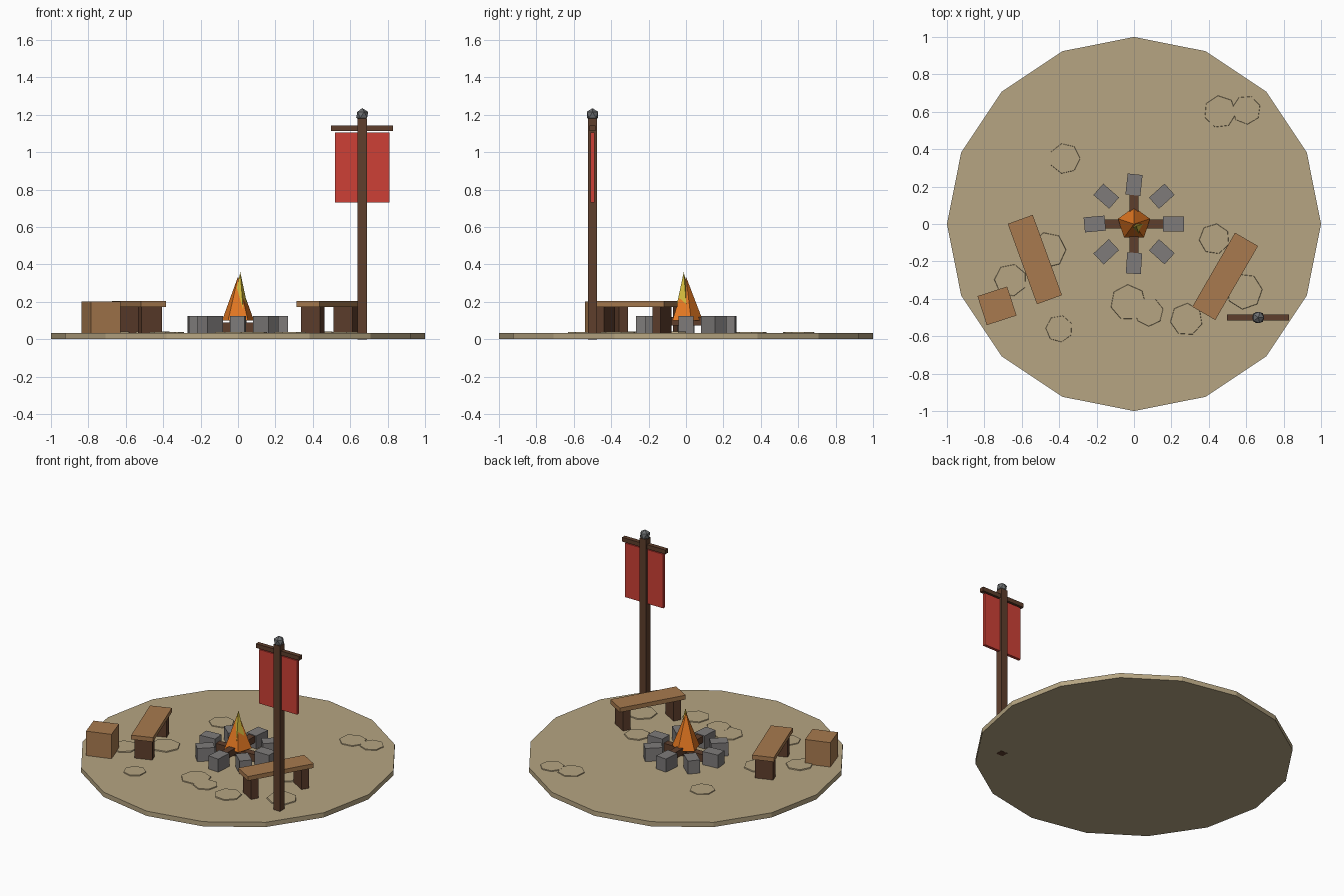
import bpy, bmesh, math
from mathutils import Matrix, Vector

if "Cube" in bpy.data.objects:
    bpy.data.objects.remove(bpy.data.objects["Cube"])


def material(name, rgb):
    m = bpy.data.materials.new(name)
    lin = [((c / 255 + 0.055) / 1.055) ** 2.4 for c in rgb]
    m.diffuse_color = (*lin, 1)
    m.use_nodes = True
    m.node_tree.nodes["Principled BSDF"].inputs["Base Color"].default_value = m.diffuse_color
    return m


SAND = material("sand", (182, 165, 130))
STONE = material("grey stone", (126, 123, 122))
IRON = material("dark iron", (108, 110, 112))
DARK = material("dark wood", (94, 62, 44))
WOOD = material("light wood", (168, 122, 78))
RED = material("red cloth", (205, 64, 54))
ORANGE = material("orange flame", (228, 120, 34))
YELLOW = material("yellow flame", (215, 190, 62))


def finish(name, bm, mat, loc=(0, 0, 0), turn=0):
    me = bpy.data.meshes.new(name)
    bm.to_mesh(me)
    bm.free()
    me.materials.append(mat)
    ob = bpy.data.objects.new(name, me)
    ob.location = loc
    ob.rotation_euler.z = math.radians(turn)
    bpy.context.collection.objects.link(ob)
    return ob


def box(name, mat, x, y, z0, z1, sx, sy, turn=0):
    bm = bmesh.new()
    bmesh.ops.create_cube(bm, size=1, matrix=Matrix.Diagonal((sx, sy, z1 - z0, 1)))
    return finish(name, bm, mat, (x, y, (z0 + z1) / 2), turn)


def cone(name, mat, x, y, z0, z1, r1, r2, sides, turn=0):
    # first corner points along +x before turning
    bm = bmesh.new()
    bmesh.ops.create_cone(bm, cap_ends=True, segments=sides, radius1=r1, radius2=r2, depth=z1 - z0)
    first = max(bm.verts, key=lambda v: (v.co.xy.length, v.co.x))
    a = math.atan2(first.co.y, first.co.x)
    bmesh.ops.rotate(bm, verts=bm.verts, matrix=Matrix.Rotation(-a, 3, 'Z'))
    return finish(name, bm, mat, (x, y, (z0 + z1) / 2), turn)


G = 0.034  # ground level

# Ground disc and low raised patches
cone("ground", SAND, 0, 0, 0.001, G, 1, 1, 16)
patches = [(-.37, .35, .085), (-.40, -.56, .075), (.46, .60, .09), (.60, .61, .08),
           (-.03, -.42, .10), (.08, -.47, .08), (.28, -.51, .09), (.59, -.36, .10),
           (.43, -.08, .085), (-.46, -.14, .10), (-.66, -.30, .09)]
for i, (x, y, r) in enumerate(patches):
    cone(f"ground_patch_{i}", SAND, x, y, G - .01, G + .005 + .0002 * i, r, r * .95, 7, i * 23)

# Ring of stones
jitter = [0, -3, -6, 4, 5, -2, -4, 3]
for i in range(8):
    a = math.radians(45 * i)
    box(f"fire_stone_{i}", STONE, .21 * math.cos(a), .21 * math.sin(a), G - .005, .125,
        .112, .08, 45 * i + jitter[i])

# Crossed logs and flames
box("log_across", DARK, 0, 0, .04, .09, .31, .046)
box("log_along", DARK, 0, 0, .075, .12, .046, .31)
cone("outer_flame", ORANGE, 0, 0, .10, .335, .09, 0, 5, 90)
cone("inner_flame", YELLOW, .012, -.012, .13, .36, .052, 0, 4, 20)


# Benches
def bench(name, x, y, turn):
    box(name + "_seat", WOOD, x, y, .174, .204, .457, .142, turn)
    d = Vector((math.cos(math.radians(turn)), math.sin(math.radians(turn))))
    for side, s in (("a", -1), ("b", 1)):
        box(f"{name}_leg_{side}", DARK, x + s * .175 * d.x, y + s * .175 * d.y,
            G - .005, .175, .05, .117, turn)


bench("left_bench", -.53, -.19, -70)
bench("right_bench", .4875, -.28, 60)

# Crate
box("crate", WOOD, -.7325, -.4375, G - .005, .203, .167, .163, 18)

# Banner pole
PX, PY = .664, -.5
box("banner_pole", DARK, PX, PY, 0, 1.18, .05, .048)
box("banner_crossbar", DARK, PX, PY, 1.114, 1.143, .332, .03)
box("banner_cloth", RED, PX, PY, .732, 1.106, .292, .02)
bm = bmesh.new()
bmesh.ops.create_icosphere(bm, subdivisions=1, radius=.036)
finish("pole_finial", bm, IRON, (PX, PY, 1.2))
